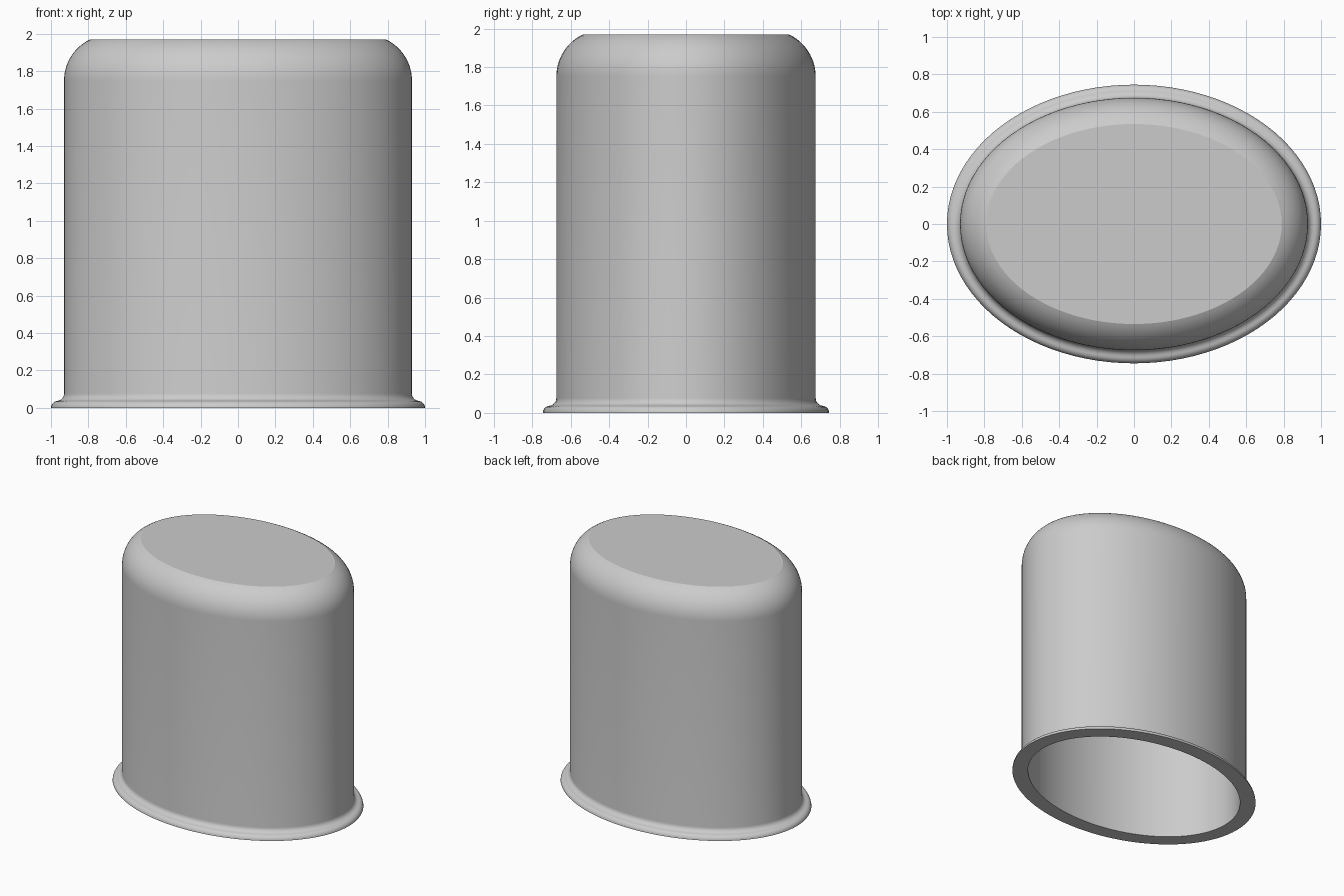
import bpy, bmesh, math

SEGMENTS = 96
HALF_X, HALF_Y = 1.0, 0.745   # semi-axes of the base rim
HEIGHT, WALL = 1.97, 0.047

cube = bpy.data.objects.get("Cube")
if cube:
    bpy.data.objects.remove(cube, do_unlink=True)

grey = bpy.data.materials.new("light grey")
grey.use_nodes = True
colour = (0.6, 0.6, 0.6, 1)
grey.diffuse_color = colour
grey.node_tree.nodes["Principled BSDF"].inputs["Base Color"].default_value = colour


def arc(inset, z, radius, start, end, steps):
    """Arc in the (inset, height) plane, angles in degrees from outward."""
    angles = [math.radians(start + (end - start) * i / steps) for i in range(steps + 1)]
    return [(inset - radius * math.cos(a), z + radius * math.sin(a)) for a in angles]


# Outer profile: rounded foot, concave sweep into the wall, rounded shoulder
foot = arc(0.037, 0, 0.037, 0, 80, 6)
sweep = arc(0.03, 0.077, 0.04, 260, 180, 6)
outer = foot + sweep + arc(0.313, 1.75, 0.243, 0, 65, 14)
outer[-1] = (outer[-1][0], HEIGHT)

# Inner profile: straight wall and a matching rounded ceiling
inner = [(0.07 + WALL, 0)] + arc(0.313, 1.75, 0.243 - WALL, 0, 65, 12)


def ring(bm, inset, z):
    verts = []
    for i in range(SEGMENTS):
        a = math.tau * i / SEGMENTS
        verts.append(bm.verts.new(((HALF_X - inset) * math.cos(a),
                                   (HALF_Y - inset) * math.sin(a), z)))
    return verts


# Hollow oval cover, lofted from ceiling to rim to top
bm = bmesh.new()
rings = [ring(bm, *p) for p in list(reversed(inner)) + outer]
for low, high in zip(rings, rings[1:]):
    for i in range(SEGMENTS):
        j = (i + 1) % SEGMENTS
        bm.faces.new((low[i], low[j], high[j], high[i]))
bm.faces.new(list(reversed(rings[0])))
bm.faces.new(rings[-1])
bmesh.ops.recalc_face_normals(bm, faces=bm.faces)

mesh = bpy.data.meshes.new("oval_cover")
bm.to_mesh(mesh)
bm.free()
mesh.materials.append(grey)
cover = bpy.data.objects.new("oval_cover", mesh)
bpy.context.collection.objects.link(cover)

bpy.context.view_layer.objects.active = cover
cover.select_set(True)
bpy.ops.object.shade_smooth_by_angle(angle=math.radians(22))
